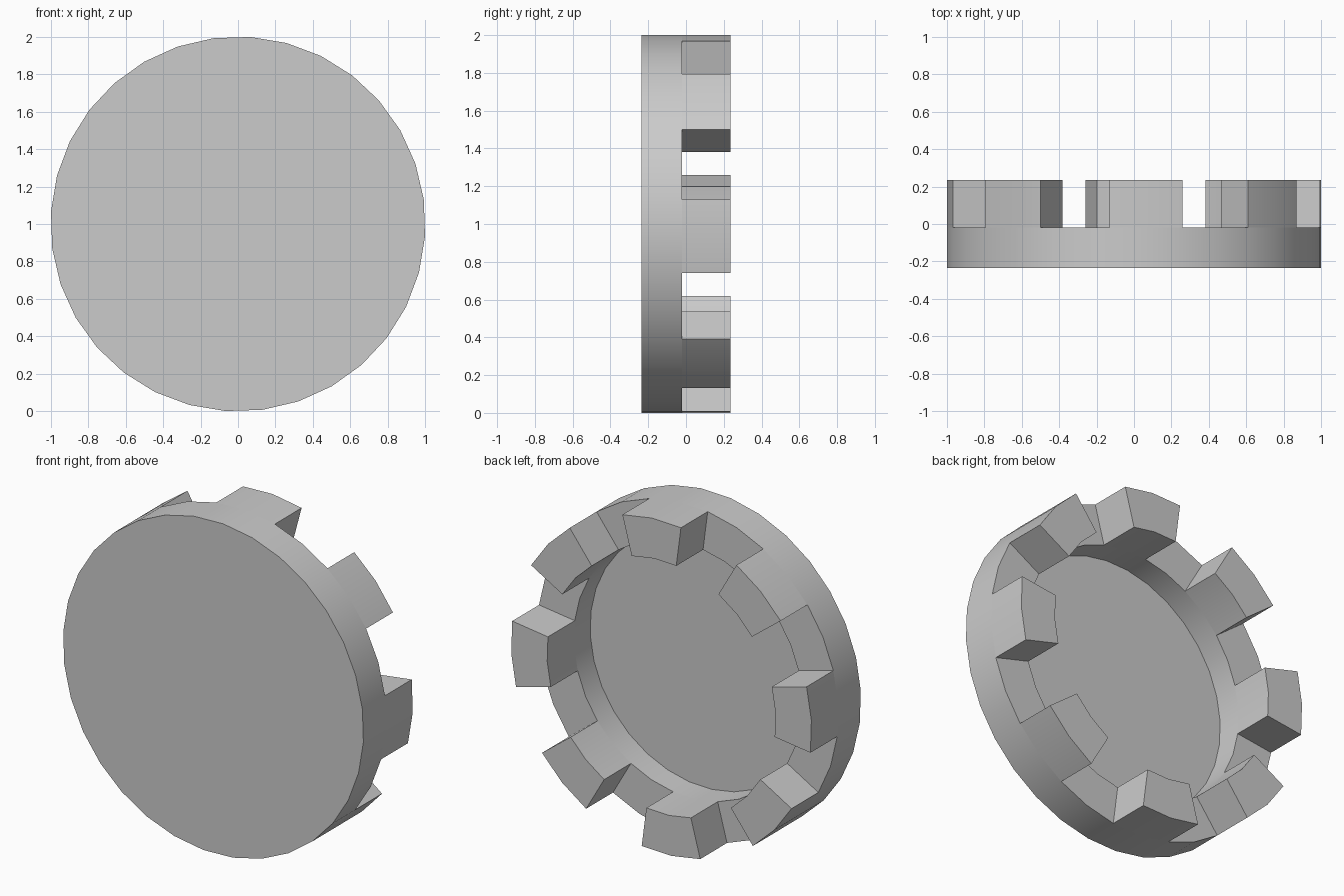
import bpy, bmesh, math
from mathutils import Vector

if "Cube" in bpy.data.objects:
    bpy.data.objects.remove(bpy.data.objects["Cube"])

SIDES = 32                      # four sides per tooth and gap
START = math.radians(7.5)
OUTER, INNER = 1.002, 0.762
FRONT, FLOOR, RIM, TIP = -0.235, -0.175, -0.02, 0.235

# Material
grey = bpy.data.materials.new("plain grey")
grey.use_nodes = True
colour = (0.6, 0.6, 0.6, 1)
grey.diffuse_color = colour
grey.node_tree.nodes["Principled BSDF"].inputs["Base Color"].default_value = colour

bm = bmesh.new()


def ring(radius, y):
    angles = [START + math.tau * k / SIDES for k in range(SIDES)]
    return [bm.verts.new((radius * math.cos(a), y, 1 + radius * math.sin(a))) for a in angles]


def bridge(a, b):
    return [bm.faces.new((a[k], a[(k + 1) % SIDES], b[(k + 1) % SIDES], b[k]))
            for k in range(SIDES)]


# Shallow cup: front disc, outer wall, rim, inner wall, floor
front, outer_rim = ring(OUTER, FRONT), ring(OUTER, RIM)
inner_rim, floor = ring(INNER, RIM), ring(INNER, FLOOR)
bm.faces.new(front)
bridge(front, outer_rim)
rim_faces = bridge(outer_rim, inner_rim)
bridge(inner_rim, floor)
bm.faces.new(floor)

# Eight teeth raised from the rim, each two sides wide
# The first tooth spans 30 to 52.5 degrees
teeth = [f for k, f in enumerate(rim_faces) if k % 4 in (2, 3)]
raised = bmesh.ops.extrude_face_region(bm, geom=teeth)["geom"]
bmesh.ops.translate(bm, vec=Vector((0, TIP - RIM, 0)),
                    verts=[g for g in raised if isinstance(g, bmesh.types.BMVert)])
bmesh.ops.recalc_face_normals(bm, faces=bm.faces)

mesh = bpy.data.meshes.new("toothed_cap")
bm.to_mesh(mesh)
bm.free()
mesh.materials.append(grey)
cap = bpy.data.objects.new("toothed_cap", mesh)
bpy.context.collection.objects.link(cap)

# Smooth walls with sharp rims
bpy.context.view_layer.objects.active = cap
cap.select_set(True)
bpy.ops.object.shade_smooth_by_angle(angle=math.radians(30))
